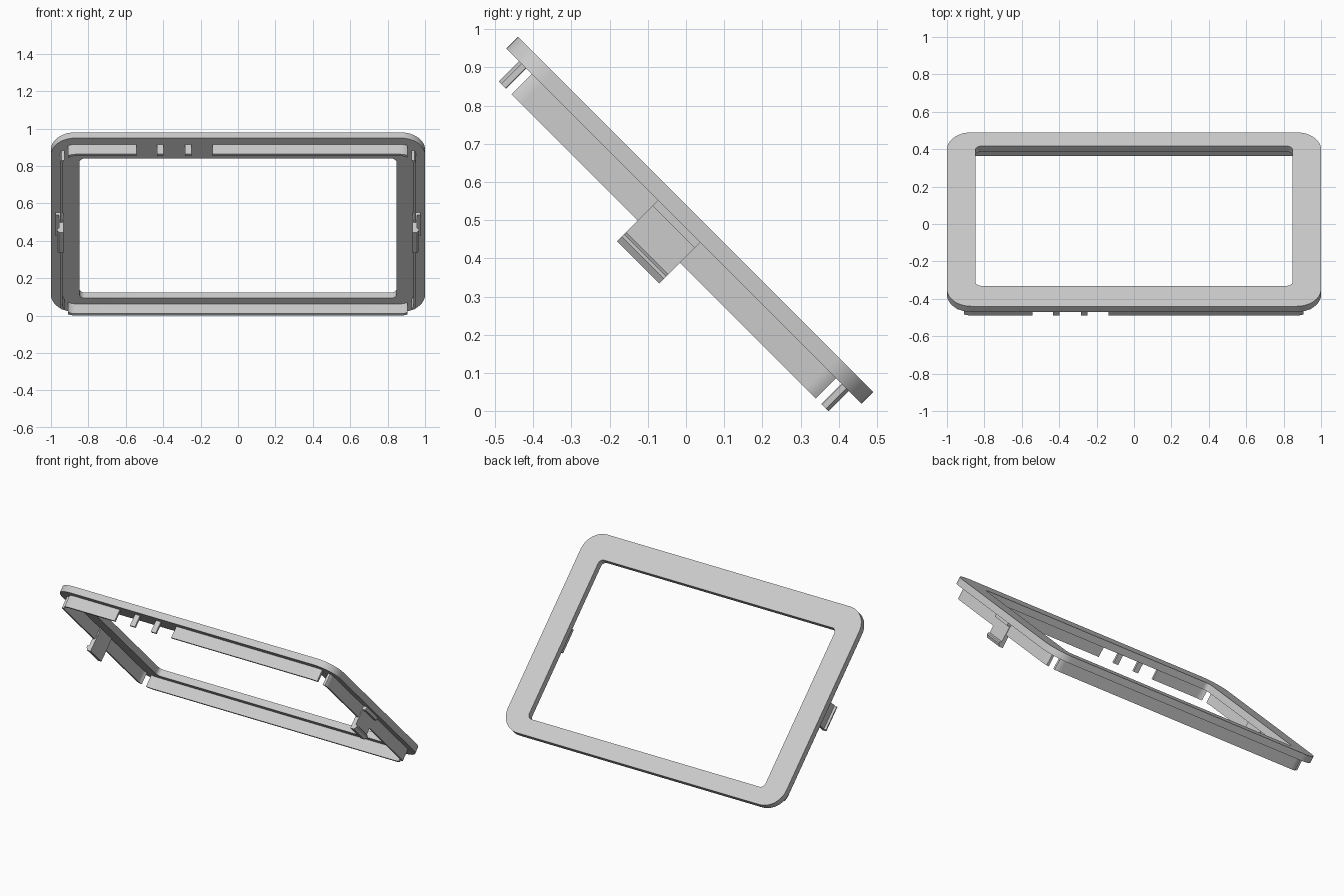
import bpy, bmesh, math

if "Cube" in bpy.data.objects:
    bpy.data.objects.remove(bpy.data.objects["Cube"])

S = math.sqrt(0.5)
MID = 0.3465                       # frame centre along the slope
FACE, BACK, RIM = 0.382, 0.339, 0.264   # depths along the frame normal

grey = bpy.data.materials.new("grey plastic")
grey.diffuse_color = (0.6, 0.6, 0.6, 1)
grey.use_nodes = True
grey.node_tree.nodes["Principled BSDF"].inputs["Base Color"].default_value = grey.diffuse_color


def tilt(x, v, n):
    """Frame coordinates (across, up the slope, outwards) to world."""
    return (x, (n - v) * S, (v + n) * S)


def finish(name, bm):
    bmesh.ops.recalc_face_normals(bm, faces=bm.faces)
    me = bpy.data.meshes.new(name)
    bm.to_mesh(me)
    bm.free()
    me.materials.append(grey)
    ob = bpy.data.objects.new(name, me)
    bpy.context.collection.objects.link(ob)
    bpy.ops.object.select_all(action='DESELECT')
    ob.select_set(True)
    bpy.context.view_layer.objects.active = ob
    bpy.ops.object.shade_smooth_by_angle(angle=math.radians(30))
    return ob


def prism(name, low, high):
    """Solid between two matching loops of (x, v, n) points."""
    bm = bmesh.new()
    a = [bm.verts.new(tilt(*p)) for p in low]
    b = [bm.verts.new(tilt(*p)) for p in high]
    bm.faces.new(a)
    bm.faces.new(b)
    for i in range(len(a)):
        j = (i + 1) % len(a)
        bm.faces.new((a[i], a[j], b[j], b[i]))
    return finish(name, bm)


def rounded(x0, x1, v0, v1, r, seg=12):
    pts = []
    corners = [(x1 - r, v1 - r), (x0 + r, v1 - r), (x0 + r, v0 + r), (x1 - r, v0 + r)]
    for k, (cx, cv) in enumerate(corners):
        for i in range(seg + 1):
            a = math.pi / 2 * (k + i / seg)
            pts.append((cx + r * math.cos(a), cv + r * math.sin(a)))
    return pts


# Bezel plate with rounded opening
outer = rounded(-1, 1, -0.311, 1.004, 0.13)
inner = rounded(-0.848, 0.848, -0.207, 0.849, 0.03)
bm = bmesh.new()
loops = [[bm.verts.new(tilt(x, v, n)) for x, v in pts]
         for pts, n in ((outer, FACE), (inner, FACE), (inner, BACK), (outer, BACK))]
for k in range(4):
    p, q = loops[k], loops[(k + 1) % 4]
    for i in range(len(p)):
        j = (i + 1) % len(p)
        bm.faces.new((p[i], p[j], q[j], q[i]))
finish("bezel_plate", bm)

# Skirt walls behind the bezel, curving in at the corners
THICK, R = 0.014, 0.085


def drop(t, half, r):
    d = max(0.0, abs(t) - (half - R))
    return r - math.sqrt(r * r - d * d)


def wall(name, t0, t1, half, edge, place):
    bend = half - R
    stops = {t0, t1}
    for i in range(7):
        t = bend + 0.045 * i / 6
        stops |= {s for s in (t, -t) if t0 < s < t1}
    ts = sorted(stops)
    out = [(t, edge - drop(t, half, R)) for t in ts]
    inn = [(t, edge - THICK - drop(t, half, R - THICK)) for t in reversed(ts)]
    low, high = ([place(t, d) + (n,) for t, d in out + inn] for n in (RIM, BACK + 0.004))
    prism(name, low, high)


HX, HV = 0.953, 0.610
for name, t0, t1 in (("top_wall_left", -0.908, -0.543), ("top_tab_left", -0.433, -0.398),
                     ("top_tab_right", -0.283, -0.248), ("top_wall_right", -0.137, 0.906)):
    wall(name, t0, t1, HX, HV, lambda t, d: (t, MID + d))
wall("bottom_wall", -0.908, 0.906, HX, HV, lambda t, d: (t, MID - d))
for side, s in (("left", -1), ("right", 1)):
    wall("side_wall_" + side, -0.563, 0.563, HV, HX, lambda t, d: (s * d, MID + t))

    # Snap clip: upright plate with foot and outward hook
    profile = [(0.932, 0.345), (0.977, 0.345), (0.977, 0.318), (0.957, 0.318),
               (0.957, 0.220), (0.969, 0.213), (0.969, 0.204), (0.957, 0.187),
               (0.932, 0.187)]
    prism("snap_clip_" + side, [(s * x, 0.286, n) for x, n in profile],
          [(s * x, 0.442, n) for x, n in profile])
